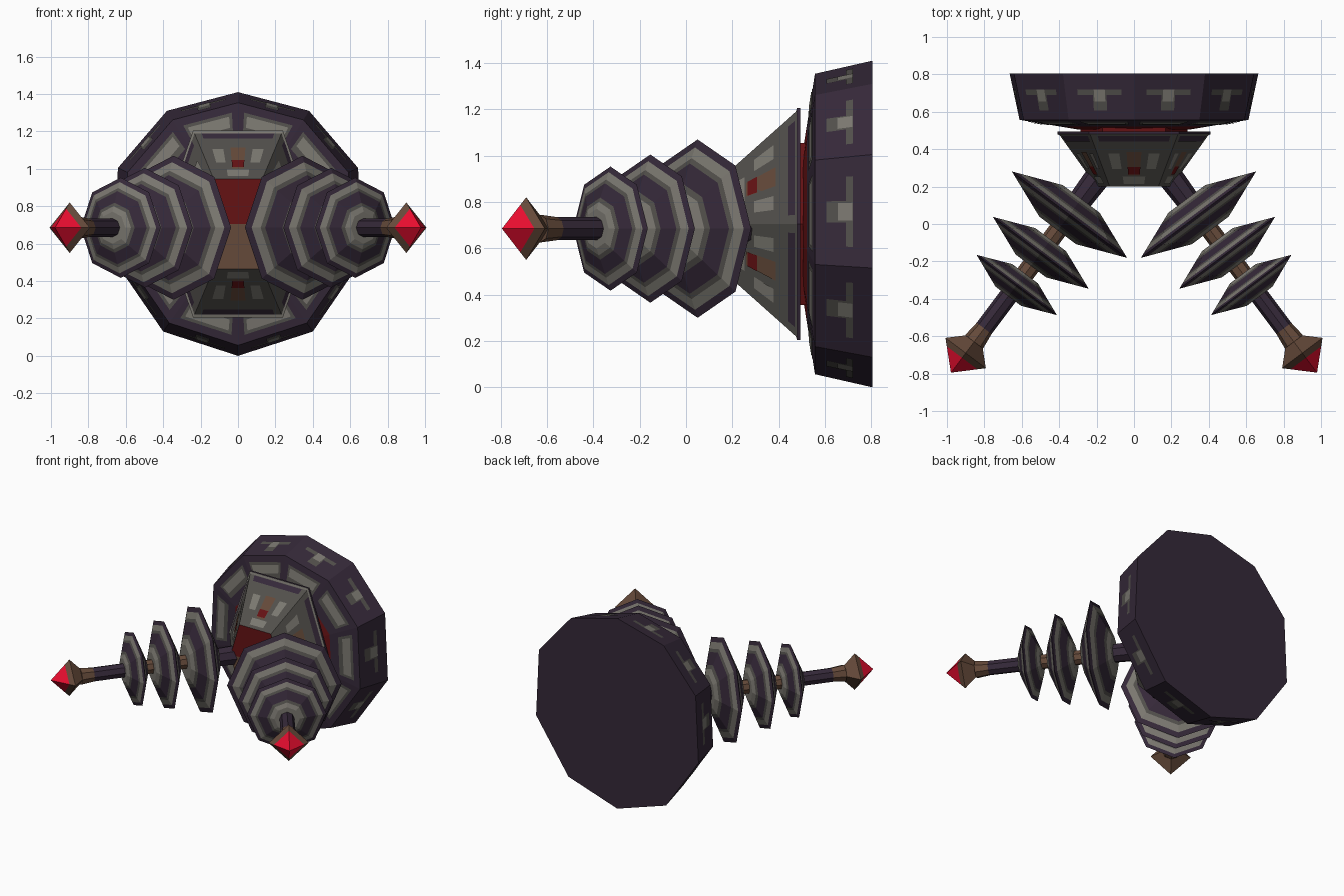
import bpy, bmesh, math
from mathutils import Vector

if "Cube" in bpy.data.objects:
    bpy.data.objects.remove(bpy.data.objects["Cube"])

# ---- colours
COLOURS = {
    "dark_purple": (0.036, 0.022, 0.041), "light_grey": (0.20, 0.19, 0.165),
    "mid_grey": (0.085, 0.08, 0.072), "brown": (0.13, 0.068, 0.042),
    "dark_red": (0.13, 0.006, 0.007), "bright_red": (0.80, 0.004, 0.028),
}
NAMES = list(COLOURS)
MATS = []
for n, c in COLOURS.items():
    m = bpy.data.materials.new(n)
    m.diffuse_color = (*c, 1)
    m.use_nodes = True
    m.node_tree.nodes["Principled BSDF"].inputs["Base Color"].default_value = m.diffuse_color
    MATS.append(m)
P, L, G, B, D, R = range(6)
CZ = 0.7


def finish(name, bm, mirror=False, closed=True):
    if closed:
        bmesh.ops.remove_doubles(bm, verts=bm.verts, dist=1e-5)
        bmesh.ops.recalc_face_normals(bm, faces=bm.faces)
    me = bpy.data.meshes.new(name)
    bm.to_mesh(me)
    bm.free()
    for m in MATS:
        me.materials.append(m)
    ob = bpy.data.objects.new(name, me)
    bpy.context.collection.objects.link(ob)
    if mirror:
        ob.modifiers.new("mirror", 'MIRROR').use_mirror_merge = False
    return ob


def loft(name, rings, mats, caps=(P, P), mirror=False):
    """Skin a list of point rings; mats[i] colours the band i..i+1."""
    bm = bmesh.new()
    vs = [[bm.verts.new(p) for p in r] for r in rings]
    n = len(rings[0])
    for a, b, m in zip(vs, vs[1:], mats):
        for i in range(n):
            j = (i + 1) % n
            bm.faces.new((a[i], a[j], b[j], b[i])).material_index = m
    for ring, m in ((vs[0], caps[0]), (vs[-1], caps[1])):
        if m is not None:
            bm.faces.new(ring).material_index = m
    return finish(name, bm, mirror)


def patch(bm, quad, u0, u1, v0, v1, mat, lift=0.003):
    """Thin painted plate lying on a facet (u across, v from first edge to second)."""
    a, b, c, d = (Vector(q) for q in quad)
    pt = lambda u, v: a.lerp(b, u).lerp(d.lerp(c, u), v)
    pts = [pt(u0, v0), pt(u1, v0), pt(u1, v1), pt(u0, v1)]
    nrm = (pts[1] - pts[0]).cross(pts[3] - pts[0]).normalized()
    mid = sum(pts, Vector()) / 4
    if nrm.dot(mid - Vector((0, mid.y + 0.1, CZ))) < 0:
        nrm.negate()
        pts.reverse()
    bm.faces.new([bm.verts.new(p + nrm * lift) for p in pts]).material_index = mat


def mirrored(half):
    """Closed outline from a right half running from top to bottom."""
    return half + [(-x, z) for x, z in reversed(half) if x > 1e-6]


def ring_at(outline, s, y):
    return [(x * s, y, CZ + 0.005 + z * s) for x, z in outline]


# ---- wall drum (ten sided) with a shallow cone on its front
outline = mirrored([(0, 0.705), (0.38, 0.605), (0.642, 0.30), (0.665, -0.19),
                    (0.40, -0.575), (0, -0.705)])
drum = [ring_at(outline, s, y) for s, y in
        ((1, 0.805), (0.92, 0.557), (0.60, 0.522), (0.45, 0.505))]
loft("wall_drum", drum, [P, P, D], (P, D))

bm = bmesh.new()
for i in range(10):
    j = (i + 1) % 10
    front = (drum[1][i], drum[1][j], drum[2][j], drum[2][i])
    patch(bm, front, 0.10, 0.90, 0.20, 0.70, G)
    patch(bm, front, 0.15, 0.85, 0.28, 0.55, L, 0.006)
    side = (drum[0][i], drum[0][j], drum[1][j], drum[1][i])
    patch(bm, side, 0.18, 0.82, 0.34, 0.46, G)
    patch(bm, side, 0.40, 0.60, 0.46, 0.80, G)
    patch(bm, side, 0.42, 0.58, 0.34, 0.60, L, 0.005)
finish("drum_markings", bm, closed=False)

# ---- neck between drum and head
hexa = mirrored([(0.24, 0.5), (0.41, 0), (0.24, -0.5)])
loft("neck", [ring_at(hexa, 0.7, 0.48), ring_at(hexa, 0.7, 0.53)], [D])

# ---- six-sided flared head
small = mirrored([(0.13, 0.24), (0.20, 0), (0.13, -0.24)])
head = [ring_at(small, 1, 0.20), ring_at(hexa, 0.97, 0.475),
        ring_at(hexa, 1, 0.48), ring_at(hexa, 1, 0.495)]
loft("head", head, [G, L, P], (None, P))

# head front plate, red above and brown below
bm = bmesh.new()
v = [bm.verts.new(p) for p in head[0]]
bm.faces.new((v[0], v[5], v[4], v[1])).material_index = D
bm.faces.new((v[1], v[4], v[3], v[2])).material_index = B
finish("head_front", bm, closed=False)

# head markings on every facet
bm = bmesh.new()
for i in range(6):
    j = (i + 1) % 6
    q = (head[0][i], head[0][j], head[1][j], head[1][i])
    patch(bm, q, 0.08, 0.92, 0.88, 0.99, P)
    patch(bm, q, 0.15, 0.30, 0.35, 0.65, L)
    patch(bm, q, 0.70, 0.85, 0.35, 0.65, L)
    patch(bm, q, 0.30, 0.70, 0.06, 0.20, L)
    patch(bm, q, 0.40, 0.60, 0.22, 0.68, B)
    patch(bm, q, 0.40, 0.60, 0.25, 0.40, D, 0.006)
finish("head_markings", bm, closed=False)

# ---- arms: everything turned about one slanted axis, then mirrored
AXIS = Vector((0.6, -0.8, 0))
SIDE = Vector((0.8, 0.6, 0))
UP = Vector((0, 0, 1))
ROOT = Vector((0.165, 0.29, 0.685))


def turned(name, t0, profile, mats, sides=8):
    rings = []
    for t, r in profile:
        c = ROOT + AXIS * (t0 + t)
        rings.append([c + SIDE * r * math.cos(k * math.tau / sides)
                      + UP * r * math.sin(k * math.tau / sides) for k in range(sides)])
    loft(name, rings, mats, (mats[0], mats[-1]), mirror=True)


turned("arm_root", 0, [(-0.08, 0.07), (0.02, 0.07), (0.30, 0.06)], [B, P])
turned("arm_shaft", 0, [(0.25, 0.05), (0.36, 0.05), (0.49, 0.05), (0.58, 0.05),
                        (0.70, 0.05), (1.06, 0.05), (1.15, 0.06)],
       [P, B, P, B, P, B])

# ribbed discs: double cones with concentric stripes
steps = [1.0, 0.91, 0.79, 0.73, 0.50, 0.43, 0.32]
bands = [P, L, G, P, G, L]
for idx, (t, r, h) in enumerate(((0.30, 0.385, 0.105), (0.555, 0.32, 0.088),
                                 (0.77, 0.268, 0.075))):
    half = [(h * (1 - s) / 0.68, r * s) for s in steps]
    prof = [(-a, b) for a, b in reversed(half)] + half[1:]
    turned(f"arm_disc_{idx + 1}", t, prof, bands[::-1] + bands)

# gem tips: eight-faced, brown with a red point
turned("arm_gem", 1.225, [(-0.13, 0.001), (0, 0.135), (0.032, 0.102), (0.13, 0.001)],
       [B, B, R], sides=4)
